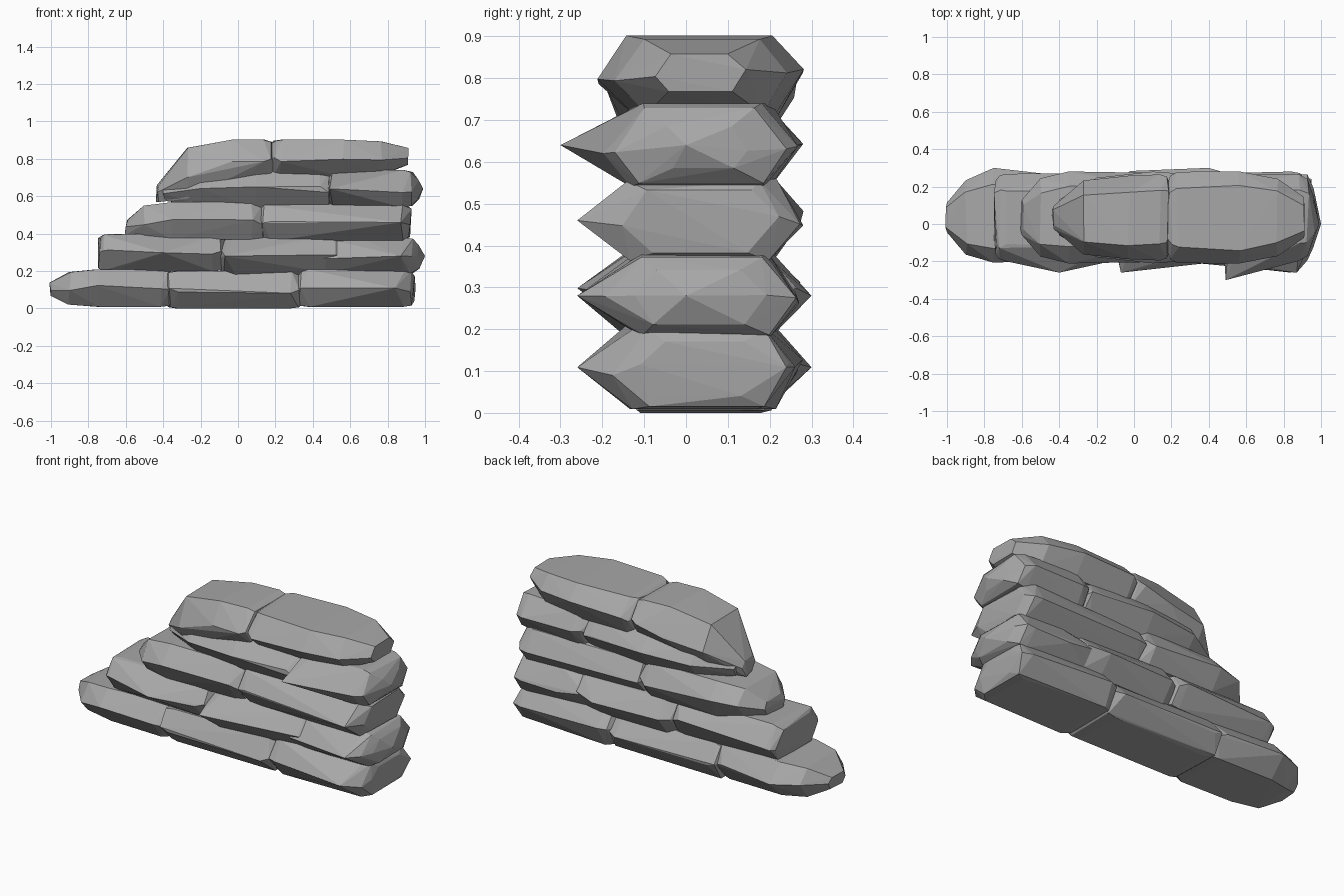
import bpy, bmesh, random
from math import sqrt

cube = bpy.data.objects.get("Cube")
if cube:
    bpy.data.objects.remove(cube, do_unlink=True)

random.seed(4)
stone_grey = bpy.data.materials.new("stone grey")
stone_grey.use_nodes = True
GREY = (0.39, 0.39, 0.39, 1)
stone_grey.diffuse_color = GREY
stone_grey.node_tree.nodes["Principled BSDF"].inputs["Base Color"].default_value = GREY

COURSE_STEP = 0.18
THICKNESS = 0.2
FRONT, BACK = -0.2, 0.27


def vary(value, amount):
    return value + random.uniform(-amount, amount)


def section(x, front, back, low, high):
    """Hexagonal slice of a stone: two side ridges, narrower top and bottom."""
    middle, half = (front + back) / 2, (back - front) / 2
    points = []
    for side in (-half, half):
        points.append((x, middle + side, low + (high - low) * vary(0.5, 0.1)))
        for z in (low, high):
            points.append((vary(x, 0.01), middle + side * vary(0.66, 0.08), z))
    return points


def end_slices(tip):
    """Pairs of (fraction of the rounded end, scale) from the tip inward."""
    return [(u, tip + (1 - tip) * sqrt(1 - (1 - u) ** 2)) for u in (0, 0.4, 1)]


def stone(name, course, start, end, round_start=0.08, round_end=0.08, tip_start=0.65,
          tip_end=0.65, drop=0, pivot=0.45, spurs=()):
    """Convex faceted stone from start to end along x, with rounded ends.
    drop lowers the underside at the start; pivot is the height the ends shrink to."""
    low_end = course * COURSE_STEP
    high = low_end + THICKNESS
    slices = [(start + u * round_start, s) for u, s in end_slices(tip_start)]
    slices += [(end - u * round_end, s) for u, s in end_slices(tip_end)]
    points = []
    for x, scale in slices:
        low = low_end - drop * (end - x) / (end - start)
        centre = low + (high - low) * pivot
        middle, half = (FRONT + BACK) / 2, vary((BACK - FRONT) / 2, 0.015) * scale
        points += section(x, middle - half, middle + half,
                          centre + (low - centre) * scale, centre + (high - centre) * scale)
    # Pointed corners that stand out from the ridge
    points += [(x, y, low_end + THICKNESS / 2) for x, y in spurs]

    bm = bmesh.new()
    for p in points:
        bm.verts.new(p)
    hull = bmesh.ops.convex_hull(bm, input=bm.verts)
    spare = {g for g in hull["geom_interior"] + hull["geom_unused"]
             if isinstance(g, bmesh.types.BMVert)}
    bmesh.ops.delete(bm, geom=list(spare), context="VERTS")
    bmesh.ops.recalc_face_normals(bm, faces=bm.faces)
    mesh = bpy.data.meshes.new(name)
    bm.to_mesh(mesh)
    bm.free()
    mesh.materials.append(stone_grey)
    bpy.context.collection.objects.link(bpy.data.objects.new(name, mesh))


# Bottom course
stone("base_stone_right", 0.05, -1, -0.33, round_start=0.25, tip_start=0.35,
      spurs=[(-0.75, 0.3)])
stone("base_stone_middle", 0, -0.4, 0.36)
stone("base_stone_left", 0.05, 0.3, 0.94, round_end=0.05,
      spurs=[(0.84, -0.26), (0.95, 0.24)])

# Second course
stone("second_stone_right", 1.1, -0.74, -0.06, round_start=0.05, tip_start=0.8,
      spurs=[(-0.4, -0.26)])
stone("second_stone_middle", 1, -0.1, 0.6, round_end=0.2,
      spurs=[(-0.07, -0.26), (0.4, 0.3)])
stone("second_stone_left", 1, 0.35, 0.96, round_start=0.3,
      spurs=[(0.87, -0.26), (1, 0)])

# Third course
stone("third_stone_right", 2.05, -0.6, 0.16, round_start=0.25, tip_start=0.4, pivot=0.2)
stone("third_stone_left", 2, 0.1, 0.92, tip_end=0.75, spurs=[(0.87, -0.26)])

# Fourth course
stone("fourth_stone_right", 3, -0.4, 0.52, round_start=0.5, tip_start=0.4, pivot=0.3)
stone("fourth_stone_left", 3, 0.48, 0.96, tip_start=0.75, tip_end=0.5,
      spurs=[(0.49, -0.3), (0.99, 0)])

# Top course: a large rounded boulder beside a long capping stone
stone("top_stone_right", 3.9, -0.43, 0.2, round_start=0.4, tip_start=0.25,
      drop=0.16, pivot=0.1, round_end=0.06)
stone("top_stone_left", 3.9, 0.17, 0.91, round_start=0.06, round_end=0.35, tip_end=0.45,
      pivot=0.6)
